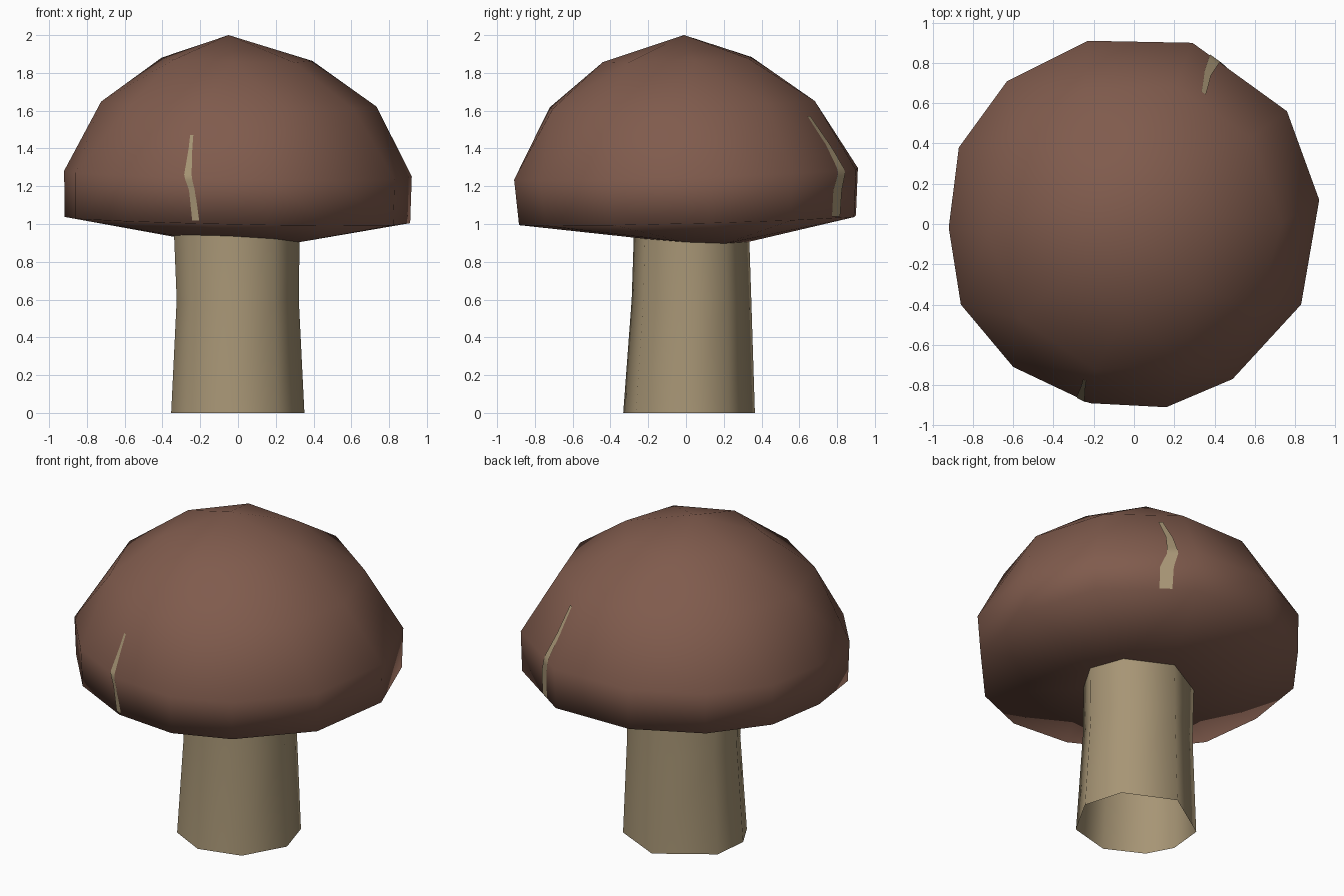
import bpy, bmesh
from math import cos, sin, radians
from mathutils import Vector
from mathutils.bvhtree import BVHTree

if "Cube" in bpy.data.objects:
    bpy.data.objects.remove(bpy.data.objects["Cube"])


def material(name, color):
    m = bpy.data.materials.new(name)
    m.diffuse_color = (*color, 1)
    m.use_nodes = True
    m.node_tree.nodes["Principled BSDF"].inputs["Base Color"].default_value = m.diffuse_color
    return m


brown = material("cap brown", (0.216, 0.105, 0.074))
cream = material("stem cream", (0.386, 0.301, 0.178))


def finish(name, bm, mat):
    """Turn a bmesh into a smooth-shaded object."""
    mesh = bpy.data.meshes.new(name)
    for f in bm.faces:
        f.smooth = True
    bm.to_mesh(mesh)
    mesh.materials.append(mat)
    ob = bpy.data.objects.new(name, mesh)
    bpy.context.collection.objects.link(ob)
    return ob


def ring(n, r, z, phase, cx, cy):
    """Slightly tilted ring of points."""
    pts = []
    for i in range(n):
        a = radians(phase + 360 * i / n)
        x, y = cx + r * cos(a), cy + r * sin(a)
        pts.append((x, y, z - 0.02 * x + 0.03 * y))
    return pts


# stem: hand-hewn eight-sided tube, open at the bottom
ANGLES = (37, 92, 156, 193, 222, 263, 307, 355)
# z, centre x, centre y, radius x, radius y
STEM = [(0, -0.005, 0.015, 0.358, 0.350),
        (0.6, -0.005, 0.028, 0.328, 0.318),
        (0.96, -0.010, 0.028, 0.338, 0.306)]


def stem_ring(z, cx, cy, rx, ry):
    return [(cx + rx * cos(radians(a)), cy + ry * sin(radians(a)), z) for a in ANGLES]


bm = bmesh.new()
rings = [[bm.verts.new(p) for p in stem_ring(*s)] for s in STEM]
for lo, hi in zip(rings, rings[1:]):
    for i in range(8):
        j = (i + 1) % 8
        bm.faces.new((lo[i], lo[j], hi[j], hi[i]))
finish("stem", bm, cream)
bm.free()

# cap: faceted dome as the hull of a few irregular rings
RIM = [(-0.23, 0.91), (0.29, 0.90), (0.76, 0.56), (0.92, 0.12), (0.83, -0.40),
       (0.49, -0.77), (0.16, -0.91), (-0.22, -0.89), (-0.60, -0.71),
       (-0.86, -0.40), (-0.92, -0.02), (-0.87, 0.38), (-0.63, 0.71)]
pts = [(x, y, 1.265 - 0.02 * x + 0.03 * y) for x, y in RIM]
pts += [(x * 0.995 - 0.004, y * 0.98 + 0.008, 1.02 - 0.02 * x + 0.025 * y) for x, y in RIM]
pts += ring(10, 0.73, 1.635, 2, 0.005, -0.02)
pts += ring(7, 0.41, 1.87, 10, -0.01, -0.03)
pts.append((-0.05, -0.01, 2.0))
for x, y, z in stem_ring(0.935, -0.010, 0.028, 0.335, 0.30):
    pts.append((x, y, 0.92 - 0.05 * x - 0.05 * y))

bm = bmesh.new()
for p in pts:
    bm.verts.new(p)
bmesh.ops.convex_hull(bm, input=bm.verts[:])
bmesh.ops.delete(bm, geom=[v for v in bm.verts if not v.link_faces], context='VERTS')
bmesh.ops.recalc_face_normals(bm, faces=bm.faces[:])
tree = BVHTree.FromBMesh(bm)
finish("cap", bm, brown)
bm.free()


def crack(name, path, steps=6):
    """Thin pale strip laid on the cap; path holds (angle, z, width)."""
    bm = bmesh.new()
    rows = []
    samples = [[a + (b - a) * k / steps for a, b in zip(p, q)]
               for p, q in zip(path, path[1:]) for k in range(steps)] + [path[-1]]
    for ang, z, w in samples:
        row = []
        for s in (-0.5, 0, 0.5):
            a = radians(ang) + s * w / 0.88
            d = Vector((cos(a), sin(a), 0))
            hit, normal, _, _ = tree.ray_cast(Vector((0, 0, z)), d)
            row.append(bm.verts.new(hit + normal * 0.005))
        rows.append(row)
    for lo, hi in zip(rows, rows[1:]):
        for i in range(2):
            bm.faces.new((lo[i], lo[i + 1], hi[i + 1], hi[i]))
    finish(name, bm, cream)
    bm.free()


# pale cracks on the cap
crack("front_crack", [(255.5, 1.02, 0.036), (254.5, 1.18, 0.032), (253, 1.26, 0.042),
                      (252.7, 1.40, 0.022), (252.5, 1.47, 0.02)])
crack("back_crack", [(61.7, 1.04, 0.072), (62, 1.18, 0.075), (64, 1.27, 0.06),
                     (64, 1.42, 0.04), (62, 1.57, 0.03)])
